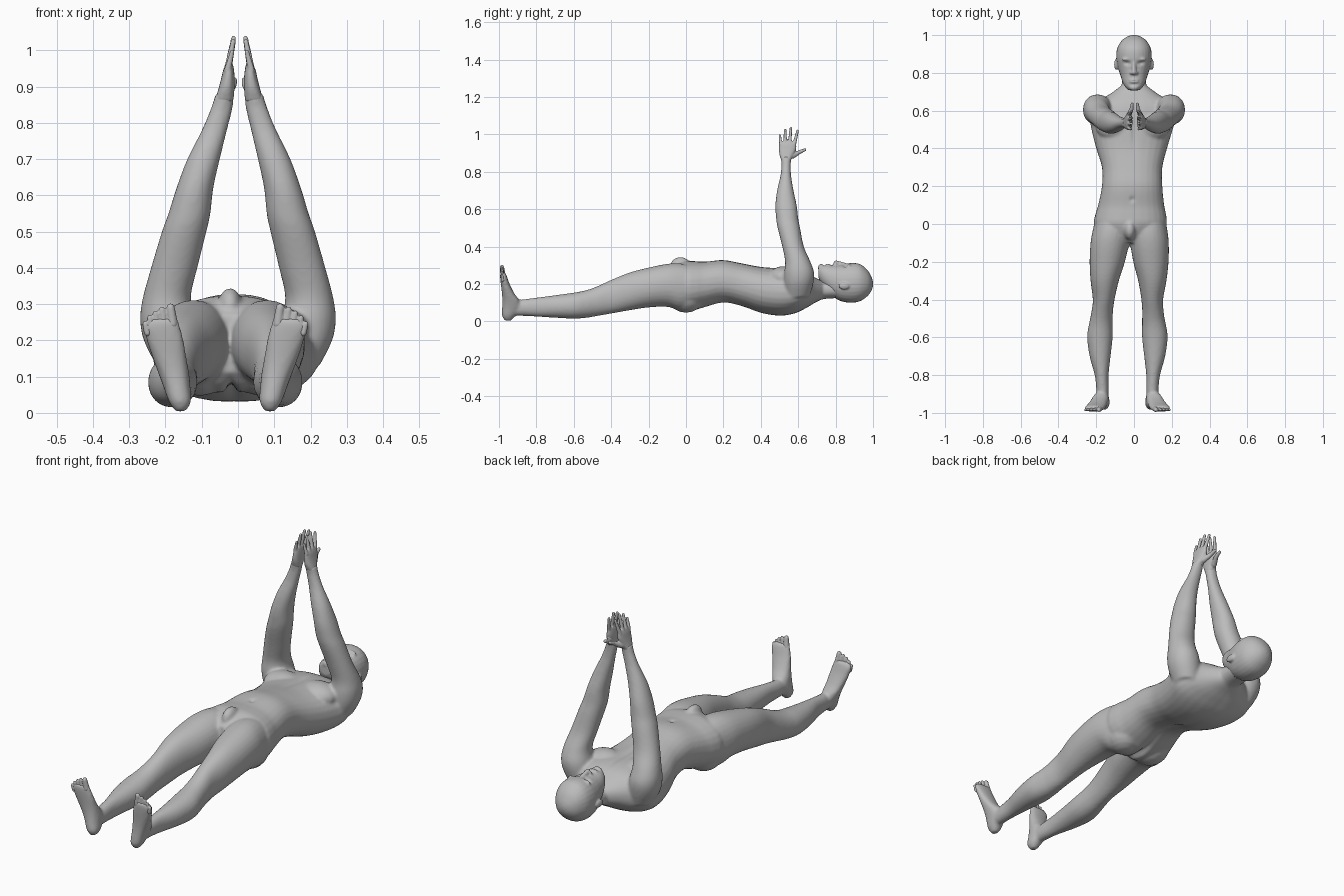
import bpy, bmesh, math
from mathutils import Vector

skin = bpy.data.materials.new("plain_grey")
skin.diffuse_color = (0.5, 0.5, 0.5, 1)


def spline(rows, steps=4):
    """Smoothly interpolate rows of numbers."""
    out = []
    for i in range(len(rows) - 1):
        a, b = rows[max(i - 1, 0)], rows[i]
        c, d = rows[i + 1], rows[min(i + 2, len(rows) - 1)]
        for s in range(steps):
            t = s / steps
            out.append([0.5 * (2 * q + (r - p) * t + (2 * p - 5 * q + 4 * r - w) * t * t
                               + (3 * q - p - 3 * r + w) * t ** 3)
                        for p, q, r, w in zip(a, b, c, d)])
    out.append(list(rows[-1]))
    return out


def skin_rings(bm, rings, place=None):
    """Close a stack of point rings into a solid."""
    rings = [[bm.verts.new(place(p) if place else p) for p in ring] for ring in rings]
    faces = [bm.faces.new(rings[0]), bm.faces.new(rings[-1])]
    sides = len(rings[0])
    for a, b in zip(rings, rings[1:]):
        for k in range(sides):
            n = (k + 1) % sides
            faces.append(bm.faces.new((a[k], a[n], b[n], b[k])))
    bmesh.ops.recalc_face_normals(bm, faces=faces)


def loft(bm, rows, axis, power=2.2, place=None, sides=28):
    """Rows are (position along axis, x min, x max, other min, other max)."""
    rings = []
    for t, x0, x1, v0, v1 in spline(rows):
        ring = []
        for k in range(sides):
            a = 2 * math.pi * k / sides
            c, s = math.cos(a), math.sin(a)
            x = (x0 + x1) / 2 + (x1 - x0) / 2 * math.copysign(abs(c) ** (2 / power), c)
            v = (v0 + v1) / 2 + (v1 - v0) / 2 * math.copysign(abs(s) ** (2 / power), s)
            ring.append(Vector((x, t, v) if axis == 'y' else (x, v, t)))
        rings.append(ring)
    skin_rings(bm, rings, place)


def blob(bm, centre, radii, sides=18):
    """Ellipsoid."""
    rings = []
    for i in range(11):
        b = math.pi * (0.03 + 0.94 * i / 10)
        rings.append([Vector((centre[0] + radii[0] * math.sin(b) * math.cos(2 * math.pi * k / sides),
                              centre[1] + radii[1] * math.sin(b) * math.sin(2 * math.pi * k / sides),
                              centre[2] - radii[2] * math.cos(b))) for k in range(sides)])
    skin_rings(bm, rings)


def digit(bm, p, q, r0, r1, place=None, sides=12):
    """Tapered capsule from p to q."""
    p, q = Vector(p), Vector(q)
    d = (q - p).normalized()
    u = d.orthogonal().normalized()
    w = d.cross(u)
    angles = [math.radians(a) for a in (-84, -55, -25, 0)]
    stations = [(p + d * r0 * math.sin(a), r0 * math.cos(a)) for a in angles]
    stations += [(q - d * r1 * math.sin(a), r1 * math.cos(a)) for a in reversed(angles)]
    skin_rings(bm, [[c + (u * math.cos(2 * math.pi * k / sides)
                          + w * math.sin(2 * math.pi * k / sides)) * r for k in range(sides)]
                    for c, r in stations], place)


def finish(name, bm, voxel, smooth, dents=()):
    """Fuse overlapping volumes into one smooth skin, then press in dents."""
    me = bpy.data.meshes.new(name + "_base")
    bm.to_mesh(me)
    bm.free()
    ob = bpy.data.objects.new(name, me)
    bpy.context.collection.objects.link(ob)
    rm = ob.modifiers.new("fuse", 'REMESH')
    rm.mode = 'VOXEL'
    rm.voxel_size = voxel
    sm = ob.modifiers.new("soften", 'SMOOTH')
    sm.factor, sm.iterations = 0.5, smooth
    dg = bpy.context.evaluated_depsgraph_get()
    new = bpy.data.meshes.new_from_object(ob.evaluated_get(dg))
    ob.modifiers.clear()
    ob.data = new
    new.name = name
    for (x, y, z), (rx, ry, rz), depth in dents:
        for v in new.vertices:
            co = v.co
            if abs(co.y - y) < 3 * ry and abs(co.x - x) < 3 * rx:
                e = ((co.x - x) / rx) ** 2 + ((co.y - y) / ry) ** 2 + ((co.z - z) / rz) ** 2
                co.z += depth * math.exp(-e)
    new.polygons.foreach_set("use_smooth", [True] * len(new.polygons))
    new.materials.clear()
    new.materials.append(skin)


# The pose is not quite symmetric, so mirrored limbs get a small sideways shift
def other_leg(p):
    return Vector((-p.x - 0.04 - 0.03 * min(1, max(0, -p.y / 0.5)), p.y, p.z))


def other_arm(p):
    return Vector((-p.x + 0.012 * max(0, p.z - 0.3), p.y, p.z))


# Torso, from pelvis to base of neck
body = bmesh.new()
loft(body, [
    (-.10, -.10, .06, .11, .27), (-.06, -.18, .135, .07, .30), (0, -.212, .172, .055, .322),
    (.05, -.205, .17, .06, .322), (.1, -.19, .16, .075, .32), (.2, -.17, .15, .10, .328),
    (.3, -.17, .15, .08, .31), (.4, -.20, .175, .045, .292), (.5, -.225, .205, .03, .285),
    (.58, -.235, .225, .042, .28), (.64, -.205, .20, .07, .265), (.69, -.125, .125, .10, .235),
    (.73, -.07, .07, .12, .215)], 'y', 2.3)
# Neck
loft(body, [(.60, -.08, .08, .09, .22), (.68, -.072, .072, .105, .215),
            (.74, -.065, .065, .12, .215), (.82, -.062, .062, .125, .22)], 'y')
# Chest, buttocks and groin
for s in (-1, 1):
    blob(body, (-.005 + s * .1, .52, .235), (.1, .08, .06))
    blob(body, (-.02 + s * .085, 0, .135), (.09, .10, .088))
blob(body, (-.022, -.03, .295), (.032, .055, .05))

# Legs, feet and arms
leg = [(.04, -.20, -.03, .08, .295), (-.03, -.218, -.02, .06, .31), (-.1, -.23, -.026, .078, .308),
       (-.2, -.235, -.048, .075, .288), (-.3, -.23, -.08, .06, .262), (-.4, -.218, -.103, .042, .222),
       (-.47, -.226, -.112, .03, .19), (-.53, -.238, -.113, .02, .168), (-.6, -.248, -.113, .015, .154),
       (-.7, -.235, -.124, .02, .14), (-.8, -.208, -.135, .026, .127), (-.87, -.2, -.135, .03, .118),
       (-.94, -.195, -.135, .03, .11)]
foot = [(.004, -.172, -.145, -.968, -.935), (.03, -.19, -.13, -.983, -.912),
        (.07, -.205, -.131, -.983, -.885), (.11, -.22, -.135, -.982, -.89),
        (.15, -.235, -.142, -.984, -.918), (.2, -.252, -.15, -.99, -.943),
        (.24, -.262, -.16, -.994, -.957), (.262, -.245, -.167, -.992, -.966)]
arm = [(.13, -.225, -.10, .53, .66), (.2, -.26, -.11, .525, .68), (.26, -.27, -.12, .525, .685),
       (.32, -.262, -.13, .53, .665), (.4, -.24, -.112, .515, .63), (.5, -.21, -.087, .49, .61),
       (.55, -.192, -.076, .482, .6), (.62, -.17, -.068, .478, .592), (.7, -.14, -.05, .487, .575),
       (.78, -.1, -.03, .505, .562), (.84, -.075, -.015, .51, .56), (.88, -.062, -.011, .506, .565)]
for place_leg, place_arm in ((None, None), (other_leg, other_arm)):
    loft(body, leg, 'y', 2.1, place_leg)
    loft(body, foot, 'z', 2.3, place_leg)
    loft(body, arm, 'z', 2.1, place_arm)
finish("body", body, 0.0075, 5, [
    ((-.01, .13, .325), (.012, .014, .03), -.008),   # navel
    ((0, .50, .285), (.012, .09, .03), -.008),       # breastbone
    ((-.01, .30, .07), (.018, .22, .04), .010),      # spine groove
    ((-.02, 0, .06), (.014, .08, .05), .025)])       # cleft

# Toes
toes = bmesh.new()
toe_rows = [((-.180, -.978, .245), (-.186, -.984, .291), .0150, .0115),
            ((-.203, -.980, .245), (-.210, -.984, .286), .0105, .0080),
            ((-.221, -.980, .240), (-.228, -.984, .276), .0100, .0075),
            ((-.237, -.980, .230), (-.244, -.984, .263), .0095, .0075),
            ((-.250, -.980, .220), (-.257, -.984, .246), .0095, .0075)]
# Palms, fingers and thumbs
hands = bmesh.new()
palm = [(.86, -.064, -.013, .51, .56), (.89, -.055, -.01, .50, .575), (.92, -.047, -.009, .497, .588),
        (.945, -.041, -.011, .498, .59), (.962, -.034, -.014, .505, .586)]
finger_rows = [((-.029, .507, .945), (-.016, .502, .996), .0095, .0065),
               ((-.028, .530, .950), (-.013, .530, 1.025), .0105, .0068),
               ((-.028, .554, .950), (-.012, .561, 1.034), .0105, .0070),
               ((-.028, .578, .945), (-.013, .597, 1.020), .0105, .0068),
               ((-.030, .570, .885), (-.014, .606, .905), .0150, .0110),
               ((-.014, .606, .905), (-.010, .636, .918), .0110, .0080)]
for place_leg, place_arm in ((None, None), (other_leg, other_arm)):
    for row in toe_rows:
        digit(toes, *row, place_leg)
    loft(hands, palm, 'z', 2.4, place_arm)
    for row in finger_rows:
        digit(hands, *row, place_arm)
finish("toes", toes, 0.004, 2)
finish("hands", hands, 0.004, 2)

# Head with jaw, nose, lips, brow and ears
head = bmesh.new()
loft(head, [(.708, -.028, .028, .235, .293), (.725, -.046, .046, .20, .302),
            (.75, -.06, .06, .17, .304), (.79, -.073, .073, .13, .302), (.83, -.086, .086, .108, .304),
            (.88, -.094, .094, .10, .312), (.93, -.089, .089, .108, .307),
            (.97, -.066, .066, .135, .275), (.992, -.036, .036, .165, .237),
            (1.0, -.01, .01, .19, .21)], 'y', 2.15)
digit(head, (0, .862, .302), (0, .802, .314), .009, .013)
blob(head, (0, .758, .299), (.027, .012, .012))
blob(head, (0, .723, .288), (.026, .018, .02))
for s in (-1, 1):
    blob(head, (s * .012, .800, .305), (.010, .010, .012))
    blob(head, (s * .034, .872, .294), (.030, .010, .015))
    blob(head, (s * .094, .845, .19), (.011, .030, .019))
dents = [((s * .034, .852, .297), (.017, .011, .03), -.011) for s in (-1, 1)]
dents += [((0, .758, .308), (.024, .0035, .02), -.005),   # mouth line
          ((0, .738, .302), (.025, .007, .02), -.005)]    # chin hollow
finish("head", head, 0.005, 3, dents)
